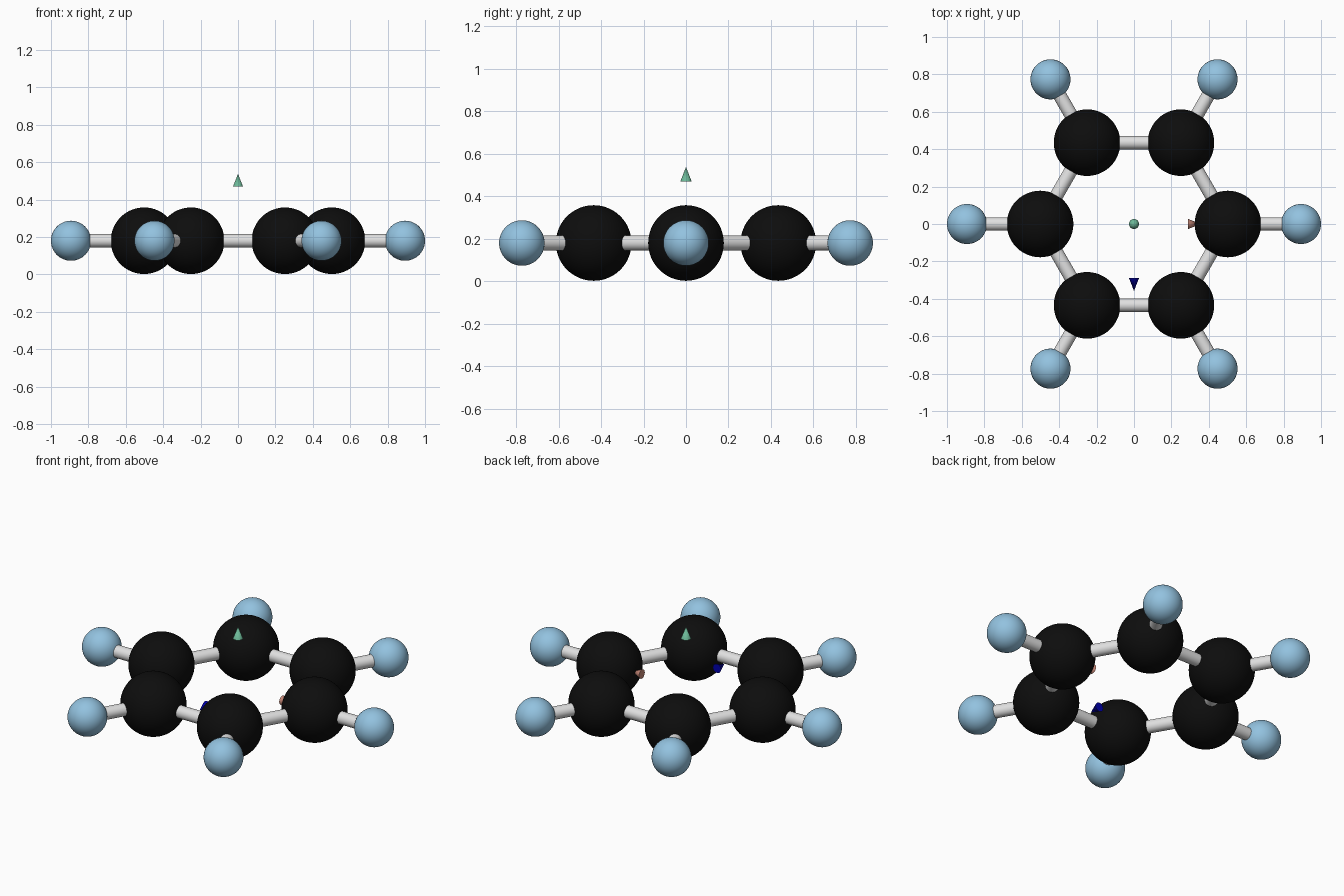
import bpy
from math import sin, cos, pi
from mathutils import Vector

cube = bpy.data.objects.get("Cube")
if cube:
    bpy.data.objects.remove(cube, do_unlink=True)

MID = 0.18            # height of the flat ring
INNER, OUTER = 0.502, 0.893


def material(name, rgb):
    mat = bpy.data.materials.new(name)
    mat.use_nodes = True
    color = (*rgb, 1)
    mat.diffuse_color = color
    mat.node_tree.nodes["Principled BSDF"].inputs["Base Color"].default_value = color
    return mat


black = material("black", (0.004, 0.004, 0.004))
sky_blue = material("sky_blue", (0.29, 0.54, 0.74))
light_grey = material("light_grey", (0.75, 0.75, 0.75))
salmon = material("salmon", (0.58, 0.25, 0.19))
sea_green = material("sea_green", (0.15, 0.48, 0.31))
deep_blue = material("deep_blue", (0.0, 0.0, 0.42))


def finish(name, mat):
    obj = bpy.context.object
    obj.name = name
    obj.data.materials.append(mat)
    bpy.ops.object.shade_smooth_by_angle()


def ball(name, center, radius, mat):
    bpy.ops.mesh.primitive_uv_sphere_add(segments=48, ring_count=32,
                                         radius=radius, location=center)
    finish(name, mat)


def rod(name, start, end, radius, tip, sides, mat):
    # cylinder or cone running from start to end
    axis = end - start
    bpy.ops.mesh.primitive_cone_add(vertices=sides, radius1=radius, radius2=tip,
                                    depth=axis.length, location=(start + end) / 2)
    bpy.context.object.rotation_euler = axis.to_track_quat("Z", "Y").to_euler()
    finish(name, mat)


def ring_point(i, radius):
    angle = i * pi / 3
    return Vector((radius * cos(angle), radius * sin(angle), MID))


# Six large balls in a ring, each with a small ball outside it
for i in range(6):
    inner, outer = ring_point(i, INNER), ring_point(i, OUTER)
    ball(f"large_ball_{i + 1}", inner, 0.178, black)
    ball(f"small_ball_{i + 1}", outer, 0.107, sky_blue)
    rod(f"ring_rod_{i + 1}", inner, ring_point(i + 1, INNER), 0.036, 0.036, 32, light_grey)
    rod(f"outer_rod_{i + 1}", inner, outer, 0.036, 0.036, 32, light_grey)

# Small axis arrowheads around the middle
middle = Vector((0, 0, MID))
for name, direction, mat in (("side_arrowhead", (1, 0, 0), salmon),
                             ("front_arrowhead", (0, -1, 0), deep_blue),
                             ("top_arrowhead", (0, 0, 1), sea_green)):
    d = Vector(direction)
    rod(name, middle + d * 0.289, middle + d * 0.358, 0.027, 0, 16, mat)
